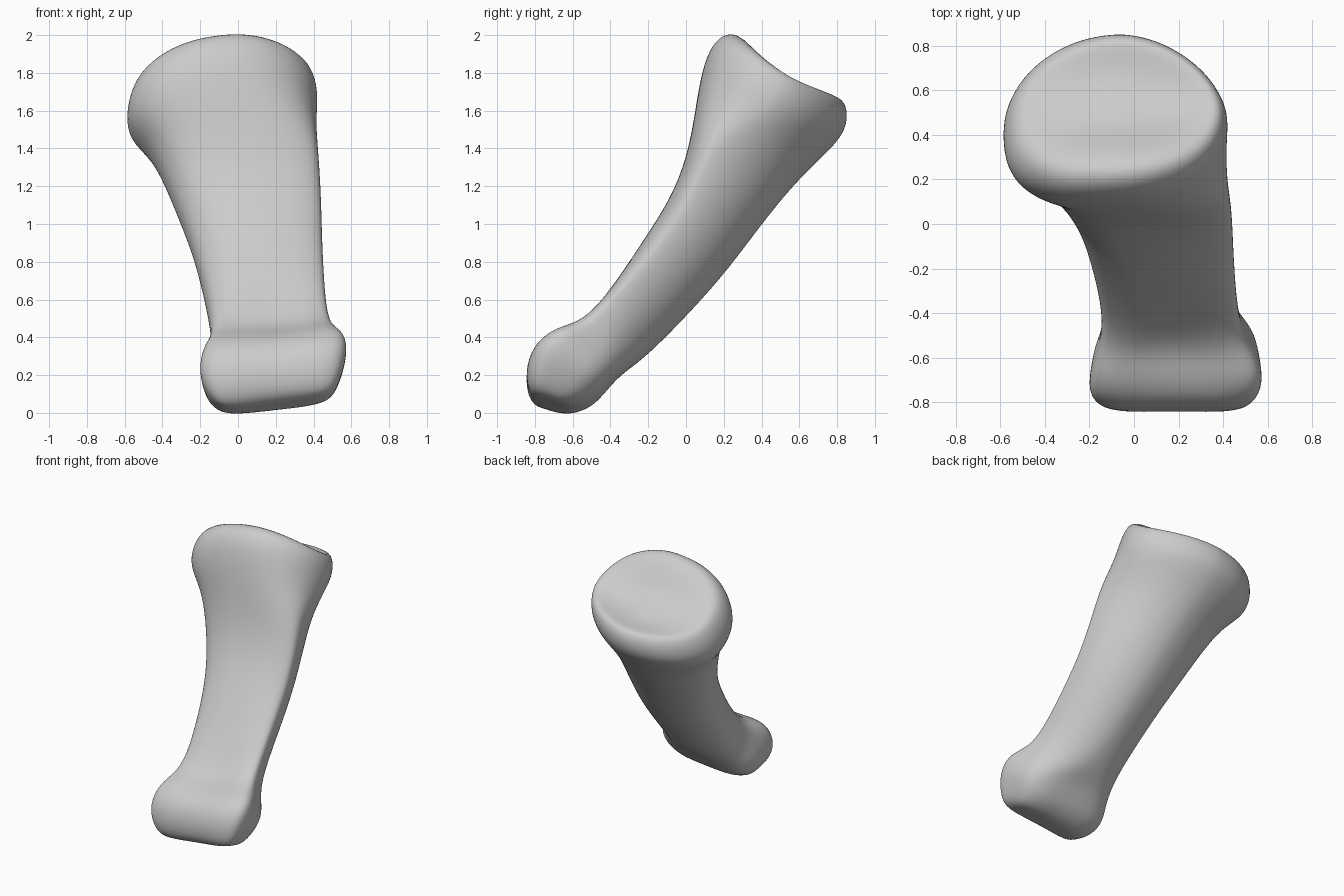
import bpy
import bmesh
from math import cos, sin, pi, copysign
from mathutils import Vector

cube = bpy.data.objects.get("Cube")
if cube:
    bpy.data.objects.remove(cube, do_unlink=True)

SEGMENTS = 40

# Cross-sections from the lower joint to the upper joint:
# front edge (y, z), back edge (y, z), right and left extent in x
SECTIONS = [
    ((-.81, .06), (-.68, .025), -.06, .44),
    ((-.86, .115), (-.60, .005), -.15, .53),
    ((-.865, .25), (-.50, .04), -.22, .575),
    ((-.82, .38), (-.44, .10), -.23, .605),
    ((-.73, .47), (-.39, .16), -.20, .59),
    ((-.61, .50), (-.325, .22), -.16, .52),
    ((-.48, .61), (-.20, .30), -.145, .465),
    ((-.20, .95), (.115, .63), -.22, .447),
    ((-.08, 1.14), (.265, .815), -.29, .443),
    ((0, 1.34), (.41, 1.01), -.37, .435),
    ((.04, 1.54), (.58, 1.22), -.46, .42),
    ((.07, 1.74), (.75, 1.38), -.57, .415),
    ((.11, 1.90), (.84, 1.48), -.595, .425),
    ((.17, 1.99), (.86, 1.58), -.575, .415),
    ((.25, 2.015), (.835, 1.66), -.53, .38),
    ((.33, 1.95), (.77, 1.66), -.46, .31),
    ((.43, 1.80), (.65, 1.67), -.26, .13),
]


def power(value, exponent):
    return copysign(abs(value) ** exponent, value)


def smooth(low, high, value):
    t = min(max((value - low) / (high - low), 0), 1)
    return t * t * (3 - 2 * t)


def section_points(front, back, right, left):
    """Rounded section, flatter at the front than at the back."""
    f, b = Vector((0, *front)), Vector((0, *back))
    middle, half = (f + b) / 2, (f - b) / 2
    knob = 1 - smooth(.3, .45, middle.z)
    neck = smooth(.2, .32, middle.z) * (1 - smooth(.4, .7, middle.z))
    head = smooth(1.3, 1.7, middle.z)
    shaft = (1 - knob) * (1 - head)
    breadth = left - right
    points = []
    for i in range(SEGMENTS):
        a = 2 * pi * i / SEGMENTS
        square = 2.1 + 1.5 * knob
        if sin(a) > 0:
            square += .4 * shaft + (.4 * head if cos(a) < 0 else 0)
        elif cos(a) > 0:
            square -= .35 * (1 - knob)
        c, s = power(cos(a), 2 / square), power(sin(a), 2 / square)
        # the left side of the shaft carries a ridge near its front
        widest = shaft * (.28 + .25 * c)
        v = widest + s * (1 - widest if s > 0 else 1 + widest)
        p = middle + half * v
        # the lower joint narrows towards the back
        taper = 1 - .08 * knob * (1 - s)
        p.x = (left + right) / 2 + c * taper * breadth / 2
        # the sides of the upper joint droop, the lower joint leans
        droop = head * (.09 * c * c - .05 * c) * min(breadth, 1) ** 2
        p.z += .03 * knob * c - droop
        p.y -= .5 * droop
        # groove across the lower joint, deepest behind it
        if s > 0:
            p -= half.normalized() * (.02 * knob + .05 * neck) * (1 - c * c)
        points.append(p)
    return points


# Loft the sections into one closed skin
bm = bmesh.new()
rings = [[bm.verts.new(p) for p in section_points(*s)] for s in SECTIONS]
for lower, upper in zip(rings, rings[1:]):
    for i in range(SEGMENTS):
        j = (i + 1) % SEGMENTS
        bm.faces.new((lower[i], lower[j], upper[j], upper[i]))
for ring in (rings[0], rings[-1]):
    center = sum((v.co for v in ring), Vector()) / SEGMENTS
    hub = bm.verts.new(center)
    for i in range(SEGMENTS):
        bm.faces.new((ring[i], ring[(i + 1) % SEGMENTS], hub))
bmesh.ops.recalc_face_normals(bm, faces=bm.faces)
mesh = bpy.data.meshes.new("bone")
bm.to_mesh(mesh)
bm.free()

# Plain grey bone material
grey = bpy.data.materials.new("bone grey")
grey.use_nodes = True
grey.diffuse_color = (.6, .6, .6, 1)
grey.node_tree.nodes["Principled BSDF"].inputs["Base Color"].default_value = (.6, .6, .6, 1)
mesh.materials.append(grey)

bone = bpy.data.objects.new("bone", mesh)
bpy.context.collection.objects.link(bone)
mesh.shade_smooth()
subdivision = bone.modifiers.new("smooth skin", "SUBSURF")
subdivision.levels = subdivision.render_levels = 2
